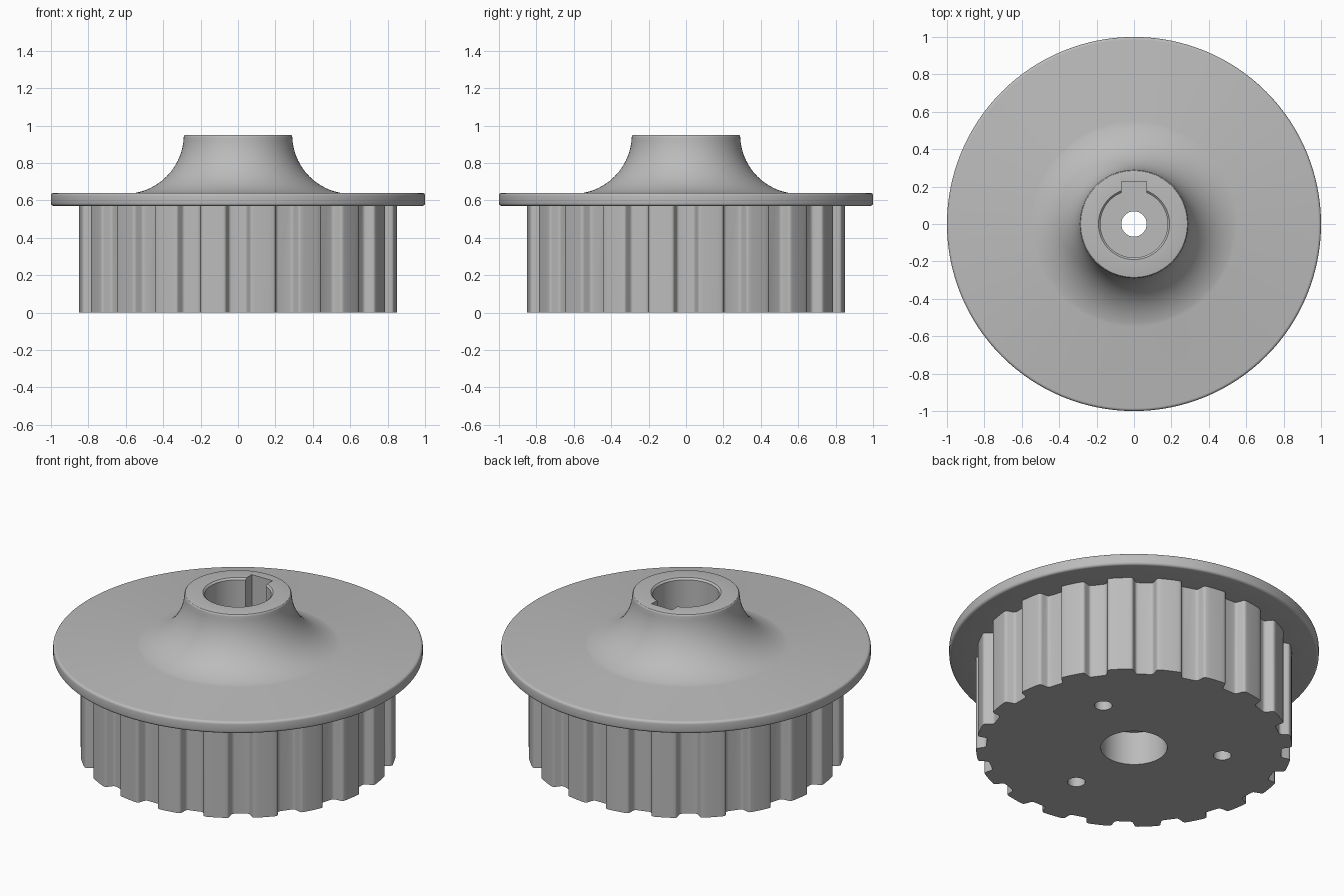
import bpy, bmesh, math
from mathutils import Vector

if "Cube" in bpy.data.objects:
    bpy.data.objects.remove(bpy.data.objects["Cube"])

TEETH = 20
metal = bpy.data.materials.new("grey metal")
metal.diffuse_color = (0.5, 0.5, 0.5, 1)
metal.use_nodes = True
metal.node_tree.nodes["Principled BSDF"].inputs["Base Color"].default_value = metal.diffuse_color


def make_object(name, bm):
    bmesh.ops.recalc_face_normals(bm, faces=bm.faces)
    mesh = bpy.data.meshes.new(name)
    bm.to_mesh(mesh)
    bm.free()
    mesh.materials.append(metal)
    obj = bpy.data.objects.new(name, mesh)
    bpy.context.collection.objects.link(obj)
    return obj


def lathe(name, profile, steps=128, x=0, y=0):
    """Spin a closed (radius, z) profile that begins and ends on the axis."""
    bm = bmesh.new()
    verts = [bm.verts.new((r, 0, z)) for r, z in profile]
    edges = [bm.edges.new(pair) for pair in zip(verts, verts[1:])]
    bmesh.ops.spin(bm, geom=verts + edges, cent=(0, 0, 0), axis=(0, 0, 1),
                   angle=math.tau, steps=steps, use_duplicate=False)
    bmesh.ops.remove_doubles(bm, verts=bm.verts, dist=0.0001)
    bmesh.ops.translate(bm, verts=bm.verts, vec=(x, y, 0))
    return make_object(name, bm)


def arc(cx, cz, r, start, end, n):
    angles = [math.radians(start + (end - start) * i / n) for i in range(n + 1)]
    return [(cx + r * math.cos(a), cz + r * math.sin(a)) for a in angles]


def round_corner(prev, corner, nxt, size, n=3):
    """Points of a small curve replacing one outline corner."""
    a = corner + (prev - corner).normalized() * size
    b = corner + (nxt - corner).normalized() * size
    return [a * (1 - t) ** 2 + corner * 2 * t * (1 - t) + b * t * t
            for t in [i / n for i in range(n + 1)]]


def boolean(target, tool, operation):
    mod = target.modifiers.new(operation, "BOOLEAN")
    mod.operation, mod.solver, mod.object = operation, "EXACT", tool
    bpy.context.view_layer.objects.active = target
    bpy.ops.object.modifier_apply(modifier=mod.name)
    bpy.data.objects.remove(tool)


# Toothed wheel: trapezoid belt grooves centred on multiples of 18 degrees
R_TIP, R_ROOT, HALF_TOP, HALF_ROOT = 0.855, 0.80, 0.066, 0.047
outline = []
for i in range(TEETH):
    turn = math.tau * i / TEETH

    def place(radius, across):
        a = turn + math.asin(across / radius)
        return Vector((radius * math.cos(a), radius * math.sin(a)))

    half_pitch = R_TIP * math.sin(math.pi / TEETH)
    pts = [place(R_TIP, -half_pitch), place(R_TIP, -0.1),
           place(R_TIP, -HALF_TOP), place(R_ROOT, -HALF_ROOT),
           place(R_ROOT, HALF_ROOT), place(R_TIP, HALF_TOP),
           place(R_TIP, 0.1), place(R_TIP, half_pitch)]
    outline += pts[:2]
    for k in range(2, 6):
        outline += round_corner(pts[k - 1], pts[k], pts[k + 1], 0.014)
    outline.append(pts[6])

bm = bmesh.new()
base = bm.faces.new([bm.verts.new((p.x, p.y, 0)) for p in outline])
top = bmesh.ops.extrude_face_region(bm, geom=[base])["geom"]
bmesh.ops.translate(bm, vec=(0, 0, 0.6),
                    verts=[v for v in top if isinstance(v, bmesh.types.BMVert)])
pulley = make_object("belt_pulley", bm)

# Flange with rounded rim, flaring up into the hub
profile = [(0, 0.57)]
profile += arc(0.985, 0.585, 0.015, -90, 0, 4)
profile += arc(0.985, 0.625, 0.015, 0, 90, 4)
profile += arc(0.605, 0.95, 0.315, 260, 182, 20)
profile += arc(0.28, 0.94, 0.01, 0, 90, 3)
profile += [(0, 0.95)]
boolean(pulley, lathe("flange_and_hub", profile), "UNION")

# Upper shaft bore with chamfered mouth, keyway on the back side
boolean(pulley, lathe("shaft_bore", [(0, 0.33), (0.18, 0.33), (0.18, 0.94),
                                     (0.20, 0.96), (0, 0.96)], 64), "DIFFERENCE")
bm = bmesh.new()
bmesh.ops.create_cube(bm, size=1)
bmesh.ops.scale(bm, vec=(0.136, 0.228, 0.67), verts=bm.verts)
bmesh.ops.translate(bm, vec=(0, 0.114, 0.665), verts=bm.verts)
boolean(pulley, make_object("keyway", bm), "DIFFERENCE")


# Lower recess, centre screw hole and three blind holes
def drill(name, radius, z0, z1, x=0, y=0, steps=32):
    tool = lathe(name, [(0, z0), (radius, z0), (radius, z1), (0, z1)], steps, x, y)
    boolean(pulley, tool, "DIFFERENCE")


drill("lower_recess", 0.18, -0.1, 0.2, steps=64)
drill("centre_hole", 0.068, 0.1, 0.5)
for deg in (30, 150, 270):
    a = math.radians(deg)
    drill("blind_hole", 0.048, -0.1, 0.25, 0.485 * math.cos(a), 0.485 * math.sin(a))

# Smooth curved surfaces, keep crisp edges
bpy.ops.object.select_all(action="DESELECT")
pulley.select_set(True)
bpy.context.view_layer.objects.active = pulley
bpy.ops.object.shade_smooth_by_angle(angle=math.radians(30))
